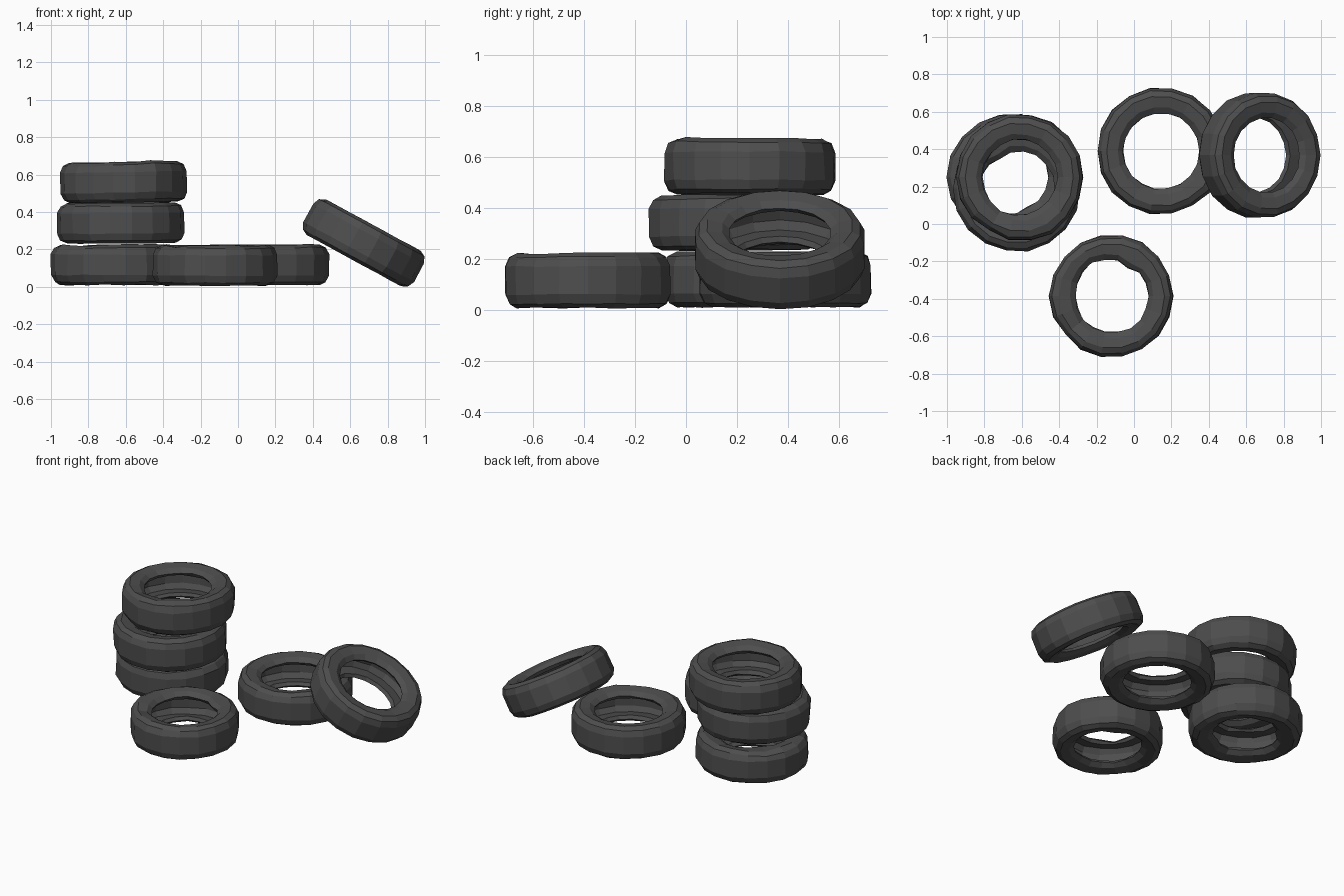
import bpy, bmesh, math, random
from mathutils import Matrix, Vector

if "Cube" in bpy.data.objects:
    bpy.data.objects.remove(bpy.data.objects["Cube"])

rubber = bpy.data.materials.new("dark_rubber")
rubber.diffuse_color = (0.075, 0.075, 0.075, 1)
rubber.use_nodes = True
rubber.node_tree.nodes["Principled BSDF"].inputs["Base Color"].default_value = rubber.diffuse_color

# Upper half of the hollow tyre section (radius, height): tread, shoulder, sidewall, bead, inner liner
HALF = [(0.338, 0.055), (0.322, 0.092), (0.290, 0.108), (0.232, 0.098),
        (0.202, 0.076), (0.216, 0.056), (0.285, 0.066), (0.308, 0.035)]
PROFILE = HALF + [(r, -z) for r, z in reversed(HALF)]
SIDES = 18


def tyre(name, loc, tilt=(0, 0, 0), scale=1.0, seed=1, rough=0.003, dents=()):
    """Flat-faced tyre; dents are (angle, width, tread push, bead push, top push)."""
    rng = random.Random(seed)
    bm = bmesh.new()
    rings = []
    for i in range(SIDES):
        a = math.tau * i / SIDES
        ring = []
        for r, z in PROFILE:
            r0, z0 = r, z
            for deg, width, tread, bead, top in dents:
                d = (a - math.radians(deg) + math.pi) % math.tau - math.pi
                f = math.exp(-(d / math.radians(width)) ** 2)
                if r0 > 0.3:
                    r += f * tread
                elif r0 < 0.24:
                    r += f * bead
                if z0 > 0.07:
                    z += f * top
            r += rng.uniform(-rough, rough)
            z += rng.uniform(-rough, rough) * 0.6
            ring.append(bm.verts.new((r * math.cos(a), r * math.sin(a), z)))
        rings.append(ring)
    n = len(PROFILE)
    for i in range(SIDES):
        p, q = rings[i], rings[(i + 1) % SIDES]
        for j in range(n):
            k = (j + 1) % n
            bm.faces.new((p[j], p[k], q[k], q[j]))
    bmesh.ops.recalc_face_normals(bm, faces=bm.faces)
    me = bpy.data.meshes.new(name)
    bm.to_mesh(me)
    bm.free()
    me.materials.append(rubber)
    ob = bpy.data.objects.new(name, me)
    ob.location = loc
    ob.rotation_euler = [math.radians(t) for t in tilt]
    ob.scale = (scale, scale, 1)
    bpy.context.collection.objects.link(ob)
    return ob


# Stack of three
tyre("stack_bottom_tyre", (-0.66, 0.25, 0.118), seed=2, rough=0.005,
     dents=[(230, 14, -0.015, -0.02, -0.012), (300, 15, 0.008, -0.02, 0.0), (140, 18, 0, -0.03, -0.01)])
tyre("stack_middle_tyre", (-0.625, 0.19, 0.342), (0.5, -0.5, 0), seed=3, rough=0.004,
     dents=[(120, 16, 0, -0.02, 0), (200, 20, 0.004, -0.015, -0.005)])
tyre("stack_top_tyre", (-0.61, 0.25, 0.56), (0, -1, 0), seed=4, rough=0.004,
     dents=[(235, 12, -0.014, 0.006, -0.01), (300, 12, 0.008, 0, 0.006)])

# Worn tyre lying in front
tyre("front_worn_tyre", (-0.12, -0.385, 0.115), scale=0.97, seed=5, rough=0.004,
     dents=[(190, 9, 0.02, -0.01, 0.004), (215, 12, -0.012, 0, -0.015),
            (125, 16, 0, 0.015, 0.004), (310, 15, 0, 0.012, -0.004), (60, 14, 0, -0.022, 0)])

# Flat tyre and the one leaning on it
tyre("right_flat_tyre", (0.145, 0.39, 0.118), scale=1.01, seed=6, rough=0.003,
     dents=[(290, 11, -0.012, 0, -0.008), (325, 10, 0.004, 0, 0.004)])
tyre("leaning_tyre", (0.672, 0.368, 0.235), (0, 28.5, 0), scale=0.995, seed=7, rough=0.002)
